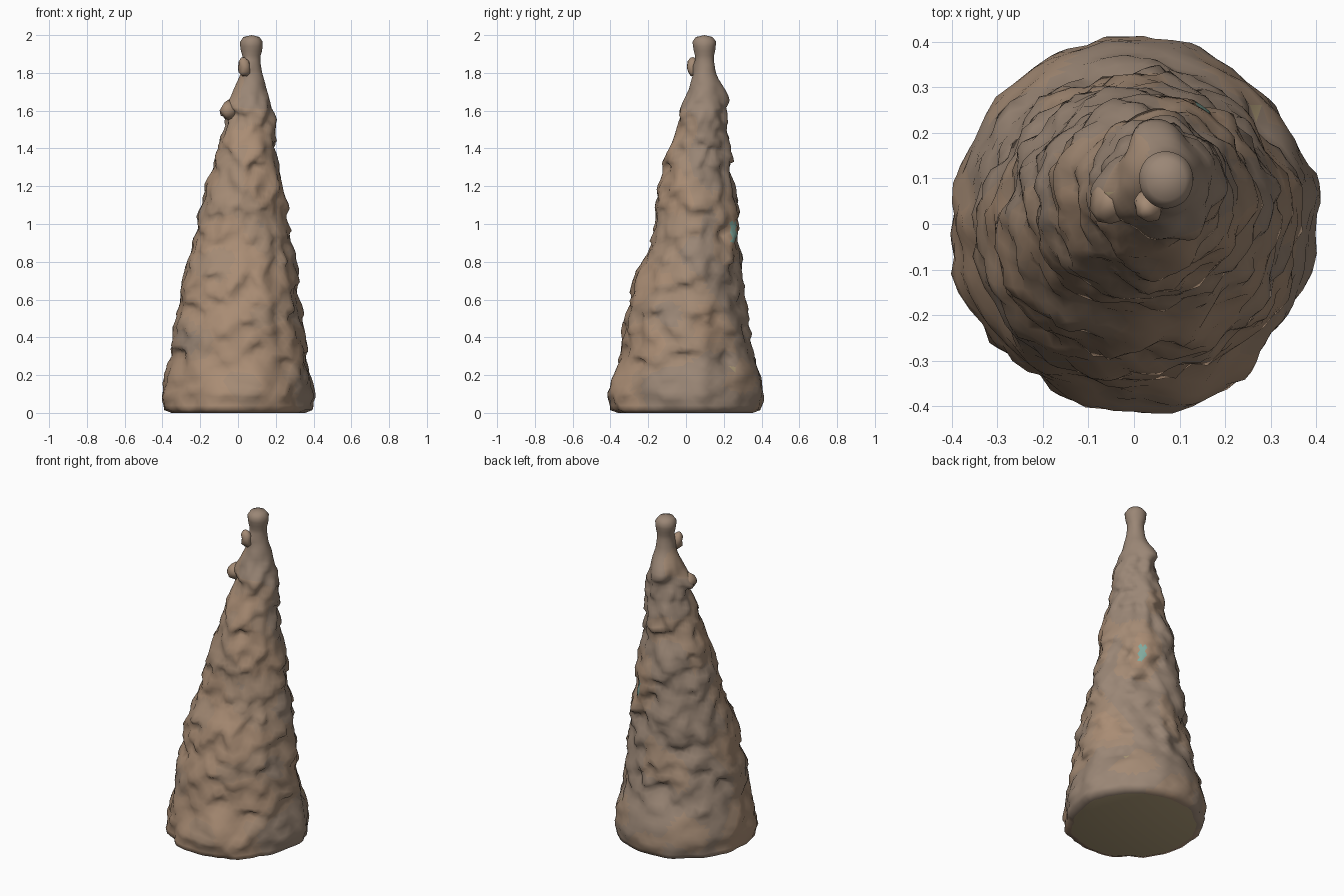
import bpy, bmesh, math
from mathutils import Vector, noise

if "Cube" in bpy.data.objects:
    bpy.data.objects.remove(bpy.data.objects["Cube"])

SEG, RINGS = 60, 80

# Silhouette of the mound: z, x min, x max, y min, y max
PROFILE = [
    (0.015, -.39, .39, -.395, .395), (0.10, -.402, .40, -.41, .41),
    (0.20, -.385, .385, -.38, .395), (0.30, -.365, .36, -.35, .36),
    (0.45, -.345, .345, -.34, .335), (0.60, -.30, .325, -.29, .31),
    (0.75, -.28, .305, -.265, .30), (0.90, -.24, .285, -.175, .28),
    (1.05, -.205, .255, -.165, .275), (1.20, -.17, .235, -.135, .25),
    (1.35, -.125, .21, -.095, .232), (1.50, -.075, .19, -.045, .215),
    (1.60, -.065, .185, -.025, .21), (1.70, -.03, .155, .01, .19),
    (1.80, .015, .127, .04, .155), (1.88, .028, .115, .052, .143),
    (1.925, .015, .128, .04, .155), (1.965, .012, .13, .036, .16),
    (1.99, .03, .115, .055, .14)]

# Local lumps (+) and hollows (-): angle in degrees, z, size, height
LUMPS = [
    (-72, 0.17, 0.11, .03), (-100, 0.22, 0.08, -.03), (-45, 0.25, 0.07, -.03),
    (-150, 0.28, 0.08, -.035), (-165, 0.10, 0.12, .02), (35, 0.27, 0.09, -.045),
    (10, 0.12, 0.10, .01), (40, 0.92, 0.08, -.035), (60, 0.75, 0.09, -.03),
    (135, 0.36, 0.10, -.035), (105, 0.38, 0.10, -.035), (165, 0.42, 0.08, -.03),
    (-130, 0.72, 0.14, .02), (-95, 1.38, 0.07, .02), (-110, 1.18, 0.06, -.02),
    (-165, 1.61, 0.08, .04), (0, 1.58, 0.06, .01), (95, 1.69, 0.09, .035),
    (85, 1.36, 0.06, .02), (70, 1.05, 0.07, .025), (-60, 1.60, 0.07, .025),
    (-120, 1.83, 0.05, .015)]


def section(z):
    for a, b in zip(PROFILE, PROFILE[1:]):
        if z <= b[0]:
            t = max(0, (z - a[0]) / (b[0] - a[0]))
            return [p + (q - p) * t for p, q in zip(a[1:], b[1:])]
    return PROFILE[-1][1:]


def surface_point(ang, z):
    x0, x1, y0, y1 = section(z)
    c, s = math.cos(ang), math.sin(ang)
    rx, ry = (x1 - x0) / 2, (y1 - y0) / 2
    p = Vector(((x0 + x1) / 2 + rx * c, (y0 + y1) / 2 + ry * s, z))
    # clumpy mud texture, calmer on the neck and the plain rear skirt
    rough = min(1, max(0.12, (1.78 - z) / 0.2))
    if z < 0.27:
        rough *= 0.75 - 0.4 * max(0, s)
    big = noise.noise(p * 6 + Vector((3, 1, 5)))
    mid = noise.noise(p * 12)
    fine = noise.noise(p * 22 + Vector((9, 2, 4)))
    d = rough * (0.022 * big + 0.026 * mid + 0.016 * fine - 0.002)
    for a, lz, size, h in LUMPS:
        da = (ang - math.radians(a) + math.pi) % (2 * math.pi) - math.pi
        q = ((da * (rx + ry) / 2) ** 2 + (z - lz) ** 2) / size ** 2
        d += h * math.exp(-2.5 * q)
    # bulges sag a little, making small overhanging ledges
    sag = 0.8 * d * rough if 0.06 < z < 1.8 else 0
    return p + Vector((c * d, s * d, -sag))


def material(name, rgb):
    m = bpy.data.materials.new(name)
    m.diffuse_color = (*rgb, 1)
    m.use_nodes = True
    m.node_tree.nodes["Principled BSDF"].inputs["Base Color"].default_value = m.diffuse_color
    return m


def finish(name, bm, mats):
    bmesh.ops.recalc_face_normals(bm, faces=bm.faces)
    for f in bm.faces:
        f.smooth = True
    me = bpy.data.meshes.new(name)
    bm.to_mesh(me)
    bm.free()
    for m in mats:
        me.materials.append(m)
    ob = bpy.data.objects.new(name, me)
    bpy.context.collection.objects.link(ob)
    return ob


mud = material("mud", (0.37, 0.255, 0.175))
warm = material("warm_mud", (0.40, 0.265, 0.175))
grey = material("grey_mud", (0.325, 0.24, 0.18))
olive = material("olive_ledge", (0.43, 0.335, 0.19))
teal = material("teal_patch", (0.22, 0.40, 0.34))

# Mound body with flat base and rounded tip
bm = bmesh.new()
rings = []
for i in range(RINGS + 1):
    z = 0.015 + 1.975 * i / RINGS
    rings.append([bm.verts.new(surface_point(2 * math.pi * (j + 0.5 * (i % 2)) / SEG, z))
                  for j in range(SEG)])
for i in range(RINGS):
    for j in range(SEG):
        k = (j + 1) % SEG
        a, b, c, d = rings[i][j], rings[i][k], rings[i + 1][k], rings[i + 1][j]
        # triangles follow the staggered rings
        tris = ((a, b, d), (b, c, d)) if i % 2 == 0 else ((a, b, c), (a, c, d))
        for t in tris:
            bm.faces.new(t)
tip = bm.verts.new((0.072, 0.098, 2.0))
inner = [bm.verts.new((v.co.x * 0.9, v.co.y * 0.9, 0)) for v in rings[0]]
for j in range(SEG):
    k = (j + 1) % SEG
    bm.faces.new((rings[-1][j], rings[-1][k], tip))
    bm.faces.new((rings[0][k], rings[0][j], inner[j], inner[k]))
bm.faces.new(inner)

# Mottled tones, olive on upward ledges, small teal stain on the rear right
bm.normal_update()
for f in bm.faces:
    m = f.calc_center_median()
    ang = math.degrees(math.atan2(m.y - 0.06, m.x - 0.03))
    tone = noise.noise(m * 4) - 1.2 * m.y
    if abs(ang - 58) < 5 and abs(m.z - 0.96) < 0.05:
        f.material_index = 4
    elif f.normal.z > 0.62 and m.z < 1.9:
        f.material_index = 3
    elif tone > 0.15:
        f.material_index = 1
    elif tone < -0.2:
        f.material_index = 2
finish("mound", bm, [mud, warm, grey, olive, teal])


# Loose clods stuck on the surface: position, radii
def clod(name, pos, radii):
    b = bmesh.new()
    bmesh.ops.create_icosphere(b, subdivisions=2, radius=1)
    for v in b.verts:
        n = 1 + 0.3 * noise.noise(v.co * 1.6 + Vector(pos) * 9)
        v.co = Vector(pos) + Vector([v.co[i] * radii[i] * n for i in range(3)])
    finish(name, b, [mud])


clod("neck_clod", (0.033, 0.04, 1.83), (0.034, 0.036, 0.055))
clod("shoulder_clod", (-0.05, 0.05, 1.60), (0.045, 0.05, 0.05))
